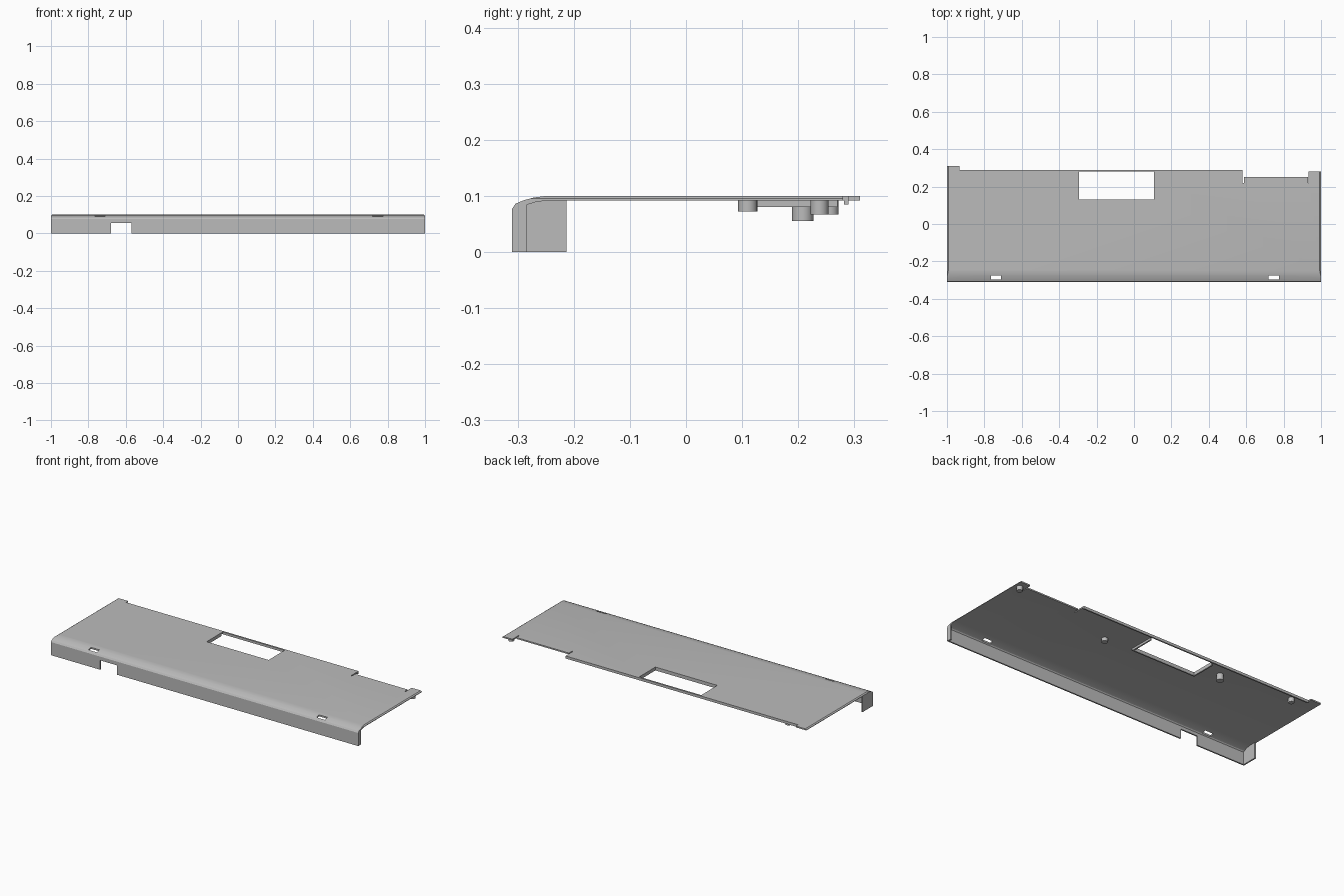
import bpy, bmesh, math
from mathutils import Matrix

if "Cube" in bpy.data.objects:
    bpy.data.objects.remove(bpy.data.objects["Cube"])

grey = bpy.data.materials.new("plain grey")
grey.diffuse_color = (0.5, 0.5, 0.5, 1)
grey.use_nodes = True
grey.node_tree.nodes["Principled BSDF"].inputs["Base Color"].default_value = grey.diffuse_color


def finish(bm, name, mat=True):
    bmesh.ops.recalc_face_normals(bm, faces=bm.faces)
    me = bpy.data.meshes.new(name)
    bm.to_mesh(me)
    bm.free()
    ob = bpy.data.objects.new(name, me)
    bpy.context.collection.objects.link(ob)
    if mat:
        me.materials.append(grey)
    return ob


def box(name, x0, x1, y0, y1, z0, z1, mat=True):
    bm = bmesh.new()
    bmesh.ops.create_cube(bm, size=1)
    for v in bm.verts:
        v.co = ((x0 + x1) / 2 + v.co.x * (x1 - x0),
                (y0 + y1) / 2 + v.co.y * (y1 - y0),
                (z0 + z1) / 2 + v.co.z * (z1 - z0))
    return finish(bm, name, mat)


def extrude_profile(name, pts, x0, x1):
    bm = bmesh.new()
    f = bm.faces.new([bm.verts.new((x0, y, z)) for y, z in pts])
    r = bmesh.ops.extrude_face_region(bm, geom=[f])
    vs = [g for g in r["geom"] if isinstance(g, bmesh.types.BMVert)]
    bmesh.ops.translate(bm, verts=vs, vec=(x1 - x0, 0, 0))
    return finish(bm, name)


# Thin cover: flat top, curved front shoulder, hanging front wall
outer = [(-.31, 0), (-.31, .077), (-.304, .086), (-.29, .092), (-.272, .097), (-.25, .1), (.31, .1)]
inner = [(.31, .092), (-.247, .092), (-.268, .089), (-.285, .084), (-.297, .079), (-.302, .073), (-.302, 0)]
shell = extrude_profile("cover_shell", outer + inner, -1, 1)

# Openings and stepped back edge
cuts = [
    (-.68, -.57, -.4, -.29, -.1, .055),      # cable notch in front wall
    (-.765, -.71, -.297, -.275, .06, .2),    # shoulder slots
    (.72, .775, -.297, -.275, .06, .2),
    (-.295, .108, .13, .28, 0, .2),          # window
    (-.932, .585, .29, .4, 0, .2),           # back edge steps
    (.584, .933, .25, .4, 0, .2),
    (.93, 1.1, .28, .4, 0, .2),
    (.581, .587, .22, .4, 0, .2),            # relief slits
    (.929, .934, .22, .4, 0, .2),
]
cutters = [box("cutter", *c, mat=False) for c in cuts]
# Small chamfer along both ends
for s in (-1, 1):
    c = box("cutter", -.006, .006, -.5, .5, -.004, .004, False)
    c.data.transform(Matrix.Translation((s, 0, .1)) @ Matrix.Rotation(s * math.radians(35), 4, 'Y'))
    cutters.append(c)
for c in cutters:
    c.hide_render = True
    m = shell.modifiers.new("cut", 'BOOLEAN')
    m.operation = 'DIFFERENCE'
    m.solver = 'EXACT'
    m.object = c
bpy.context.view_layer.update()
dg = bpy.context.evaluated_depsgraph_get()
cut_mesh = bpy.data.meshes.new_from_object(shell.evaluated_get(dg))
shell.modifiers.clear()
shell.data = cut_mesh
for c in cutters:
    bpy.data.objects.remove(c)

# Smooth only the gentle front shoulder
bpy.ops.object.select_all(action='DESELECT')
shell.select_set(True)
bpy.context.view_layer.objects.active = shell
bpy.ops.object.shade_smooth_by_angle(angle=math.radians(25))

# End returns of the front wall
extrude_profile("left_end_flange", [(-.308, 0), (-.308, .077), (-.302, .085), (-.288, .091),
                                    (-.27, .095), (-.213, .095), (-.213, 0)], -1, -.992)
extrude_profile("right_end_flange", [(-.308, 0), (-.308, .077), (-.302, .085),
                                     (-.283, .088), (-.283, 0)], .992, 1)

# Rim below the window and lip below the back edge
box("window_rim_left", -.303, -.295, .128, .27, .08, .093)
box("window_rim_right", .108, .116, .128, .27, .08, .093)
box("window_rim_front", -.303, .116, .122, .13, .08, .093)
box("back_lip", -.932, .581, .282, .29, .085, .093)

# Mounting posts on the underside
for i, (x, y, r, z) in enumerate([(.97, .238, .016, .067), (.29, .11, .017, .072),
                                  (-.405, .208, .019, .055), (-.845, .256, .016, .067)]):
    bm = bmesh.new()
    bmesh.ops.create_cone(bm, cap_ends=True, segments=24, radius1=r, radius2=r, depth=.094 - z,
                          matrix=Matrix.Translation((x, y, (z + .094) / 2)))
    post = finish(bm, "mounting_post_%d" % (i + 1))
    bpy.ops.object.select_all(action='DESELECT')
    post.select_set(True)
    bpy.context.view_layer.objects.active = post
    bpy.ops.object.shade_smooth_by_angle(angle=math.radians(30))
